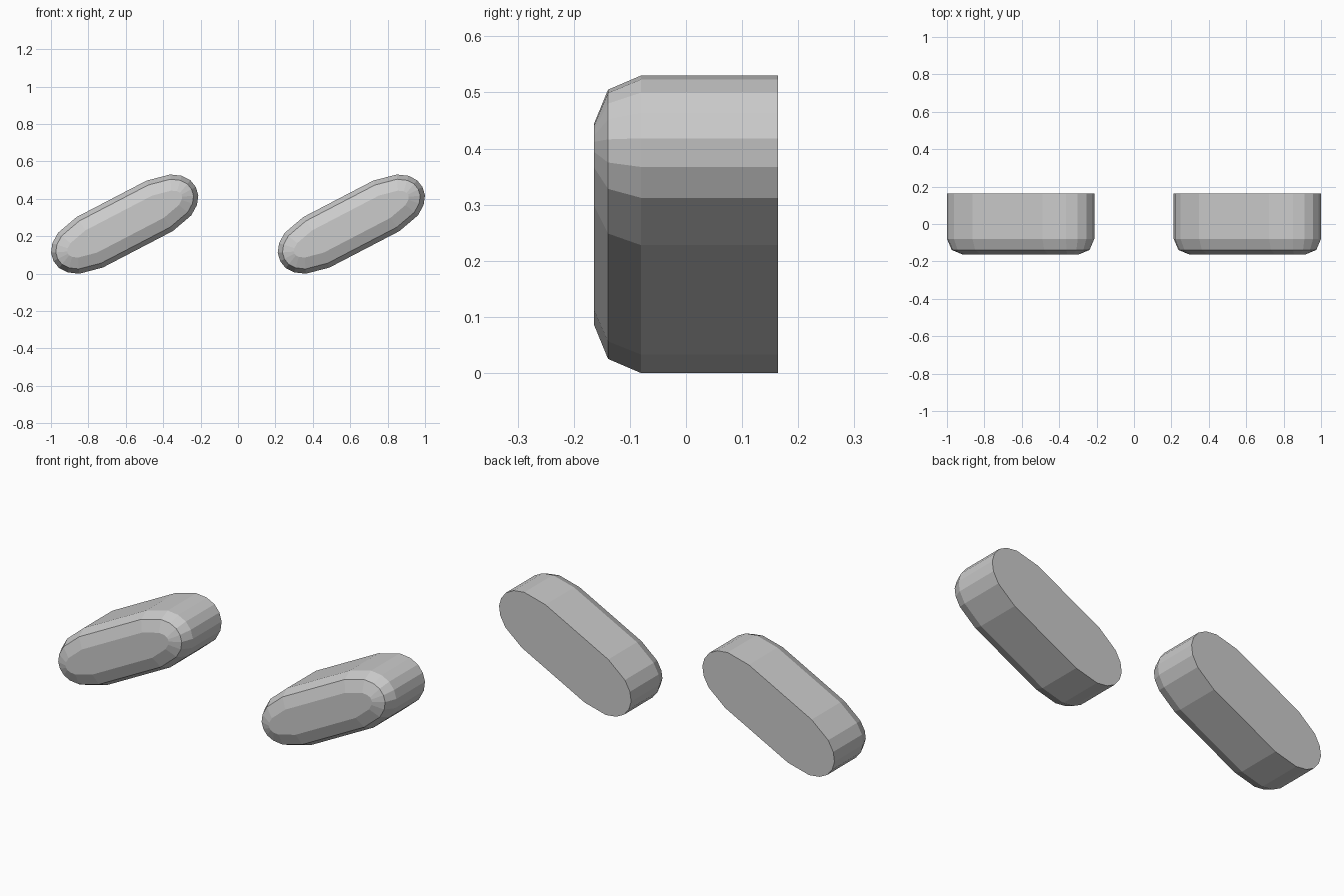
import bpy, bmesh, math
from mathutils import Vector, Matrix

if "Cube" in bpy.data.objects:
    bpy.data.objects.remove(bpy.data.objects["Cube"])

TILT = math.atan2(0.462, 0.887)
HALF_DEPTH = 0.164
CENTRE_X, CENTRE_Z = 0.606, 0.265

# One quarter of the rounded bar outline: along the bar, across the bar
QUARTER = [(0.211, 0.152), (0.338, 0.123), (0.39, 0.088), (0.42, 0.046), (0.429, 0.0)]
# Rounded front edge: (depth y, inset from outline)
SECTION = [(HALF_DEPTH, 0.0), (-0.080, 0.0), (-0.139, 0.025), (-HALF_DEPTH, 0.085)]


def outline():
    end = [Vector((u, -v)) for u, v in QUARTER]
    end += [Vector((u, v)) for u, v in reversed(QUARTER[:-1])]
    return end + [-p for p in end]


def inset(points, d):
    # Move every corner inward so that all sides shift by d
    result = []
    for i, p in enumerate(points):
        a = (p - points[i - 1]).normalized()
        b = (points[(i + 1) % len(points)] - p).normalized()
        na, nb = Vector((-a.y, a.x)), Vector((-b.y, b.x))
        result.append(p + (na + nb) * d / (1 + na.dot(nb)))
    return result


def slanted_bar(name, x):
    bm = bmesh.new()
    rings = [[bm.verts.new((p.x, y, p.y)) for p in inset(outline(), d)]
             for y, d in SECTION]
    n = len(rings[0])
    for r0, r1 in zip(rings, rings[1:]):
        for i in range(n):
            j = (i + 1) % n
            bm.faces.new((r0[i], r0[j], r1[j], r1[i]))
    # Flat back and front
    bm.faces.new(rings[0])
    bm.faces.new(rings[-1])
    bmesh.ops.recalc_face_normals(bm, faces=bm.faces)
    bm.transform(Matrix.Rotation(-TILT, 4, 'Y'))
    mesh = bpy.data.meshes.new(name)
    bm.to_mesh(mesh)
    bm.free()
    obj = bpy.data.objects.new(name, mesh)
    obj.location = (x, 0, CENTRE_Z)
    bpy.context.collection.objects.link(obj)


# Two identical slanted bars side by side
slanted_bar("left_bar", -CENTRE_X)
slanted_bar("right_bar", CENTRE_X)
